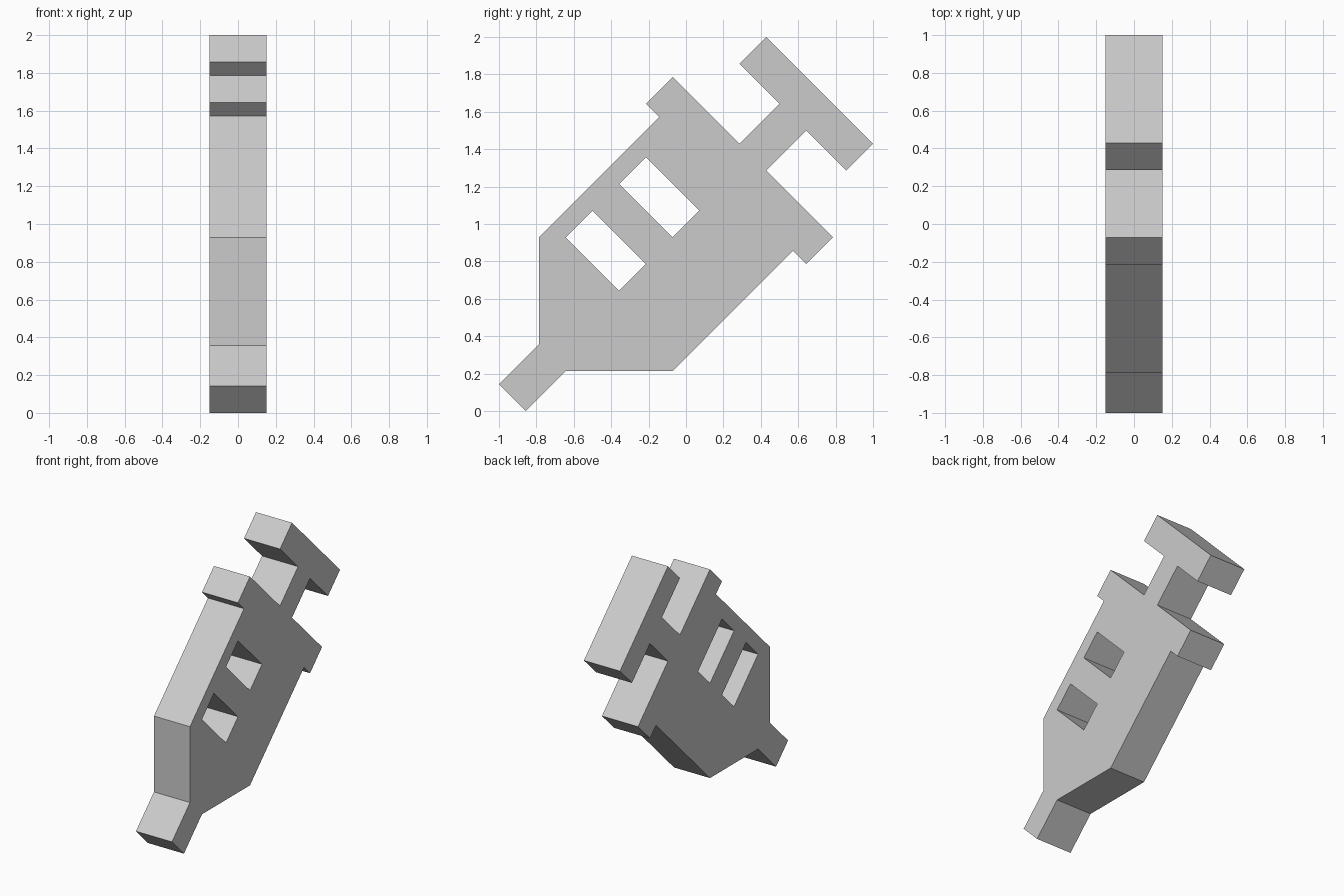
import bpy, bmesh, math

if "Cube" in bpy.data.objects:
    bpy.data.objects.remove(bpy.data.objects["Cube"])

UNIT = 1 / 14          # drawing module, measured on the diagonal grid
THICKNESS = 0.30


def to_plane(a, b):
    """Along-axis a and sideways b -> the 45 degree tilted side view (y, z)."""
    return ((-13 + a - b) * UNIT, (1 + a + b) * UNIT)


def add_loop(curve, points):
    spline = curve.splines.new('POLY')
    spline.points.add(len(points) - 1)
    for p, (a, b) in zip(spline.points, points):
        p.co = (*to_plane(a, b), 0, 1)
    spline.use_cyclic_u = True


curve = bpy.data.curves.new("syringe_profile", 'CURVE')
curve.dimensions = '2D'
curve.fill_mode = 'BOTH'
curve.extrude = THICKNESS / 2

# Outline: nozzle, tapered shoulder, barrel, finger flange, plunger and thumb rest
half = [(0, 1), (3, 1), (7, 5), (16, 5), (16, 6), (18, 6),
        (18, 1), (21, 1), (21, 4), (23, 4)]
add_loop(curve, half + [(a, -b) for a, b in reversed(half)])

# Two measuring-mark slots cut through one side of the barrel
for a in (8, 12):
    add_loop(curve, [(a, 0), (a + 2, 0), (a + 2, 4), (a, 4)])

# Stand the profile up in the side plane and turn it into a clean solid
source = bpy.data.objects.new("syringe_profile", curve)
bpy.context.collection.objects.link(source)
bpy.context.view_layer.update()
mesh = bpy.data.meshes.new_from_object(
    source.evaluated_get(bpy.context.evaluated_depsgraph_get()))
bpy.data.objects.remove(source)

bm = bmesh.new()
bm.from_mesh(mesh)
bmesh.ops.remove_doubles(bm, verts=bm.verts, dist=1e-4)
bmesh.ops.recalc_face_normals(bm, faces=bm.faces)
for f in bm.faces:
    f.smooth = False
bm.to_mesh(mesh)
bm.free()

syringe = bpy.data.objects.new("syringe", mesh)
syringe.rotation_euler = (math.pi / 2, 0, math.pi / 2)
bpy.context.collection.objects.link(syringe)
